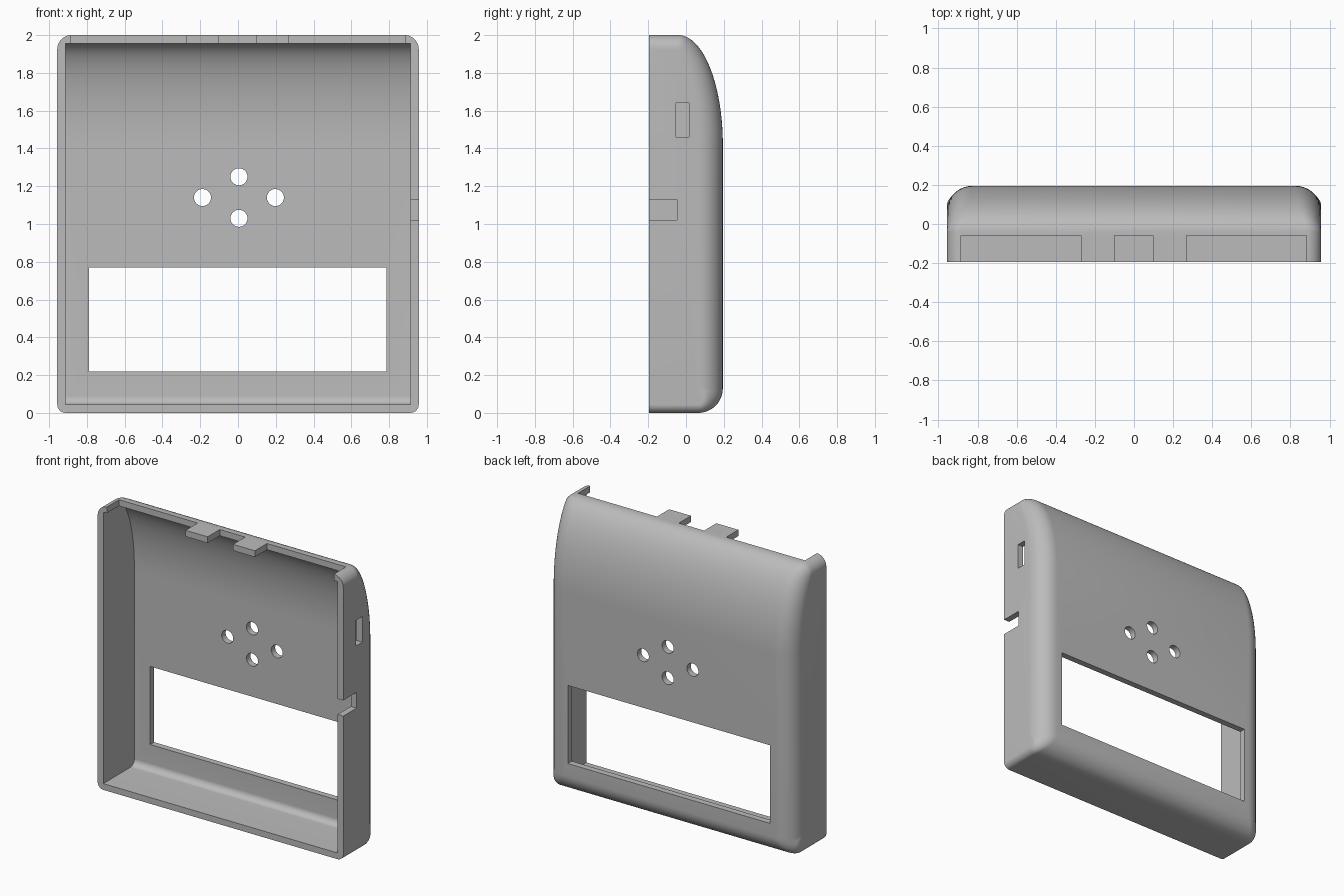
import bpy, bmesh, math
from mathutils import Matrix

if "Cube" in bpy.data.objects:
    bpy.data.objects.remove(bpy.data.objects["Cube"], do_unlink=True)

HALF_W, FRONT, BACK, TOP = 0.957, -0.195, 0.195, 2.0
WALL = 0.044

grey = bpy.data.materials.new("plain grey")
grey.use_nodes = True
colour = (0.5, 0.5, 0.5, 1)
grey.diffuse_color = colour
grey.node_tree.nodes["Principled BSDF"].inputs["Base Color"].default_value = colour


def make_object(name, bm):
    bmesh.ops.recalc_face_normals(bm, faces=bm.faces)
    mesh = bpy.data.meshes.new(name)
    bm.to_mesh(mesh)
    bm.free()
    mesh.materials.append(grey)
    obj = bpy.data.objects.new(name, mesh)
    bpy.context.collection.objects.link(obj)
    return obj


def side_profile(front, inset, heel):
    """Side outline as (y, z, normal y, normal z), from the bottom front to the top front."""
    pts = [(front, inset, 0, -1)]
    cy, cz = BACK - inset - heel, inset + heel
    for i in range(13):
        a = math.radians(-90 + 90 * i / 12)
        pts.append((cy + heel * math.cos(a), cz + heel * math.sin(a), math.cos(a), math.sin(a)))
    ry, rz = 0.235 - inset, 0.58 - inset
    for i in range(29):
        a = math.pi / 2 * i / 28
        ny, nz = math.cos(a) / ry, math.sin(a) / rz
        n = math.hypot(ny, nz)
        pts.append((-0.04 + ry * math.cos(a), 1.42 + rz * math.sin(a), ny / n, nz / n))
    pts.append((front, TOP - inset, 0, 1))
    return pts


def loft(name, rings):
    bm = bmesh.new()
    loops = [[bm.verts.new(p) for p in ring] for ring in rings]
    for a, b in zip(loops, loops[1:]):
        for i in range(len(a)):
            j = (i + 1) % len(a)
            bm.faces.new((a[i], a[j], b[j], b[i]))
    bm.faces.new(loops[0])
    bm.faces.new(loops[-1])
    return make_object(name, bm)


def rounded_ring(profile, side, angle):
    """One slice of the rounded side edge; the radius is largest on the back."""
    ring = []
    for y, z, ny, nz in profile:
        end = 0.045 if nz < 0 else 0.075
        r = end + (0.13 - end) * ny * ny
        d = r * (1 - math.cos(angle))
        ring.append((side * (HALF_W - r + r * math.sin(angle)), y - ny * d, z - nz * d))
    return ring


def box(x0, x1, y0, y1, z0, z1):
    bm = bmesh.new()
    place = Matrix.Translation(((x0 + x1) / 2, (y0 + y1) / 2, (z0 + z1) / 2))
    bmesh.ops.create_cube(bm, size=1, matrix=place @ Matrix.Diagonal((x1 - x0, y1 - y0, z1 - z0, 1)))
    return make_object("cutter", bm)


def drill(x, z):
    bm = bmesh.new()
    place = Matrix.Translation((x, BACK, z)) @ Matrix.Rotation(math.pi / 2, 4, "X")
    bmesh.ops.create_cone(bm, cap_ends=True, segments=40, radius1=0.045, radius2=0.045,
                          depth=0.3, matrix=place)
    return make_object("cutter", bm)


# Outer body with rounded back and side edges
outline = side_profile(FRONT, 0, 0.13)
angles = [math.pi / 2 * i / 10 for i in range(11)]
rings = [rounded_ring(outline, -1, a) for a in reversed(angles)]
rings += [rounded_ring(outline, 1, a) for a in angles]
shell = loft("case_shell", rings)

# Hollow interior, open at the front
inner = side_profile(-0.3, WALL, 0.045)
inner_x = HALF_W - WALL
cutters = [loft("cutter", [[(x, y, z) for y, z, _, _ in inner] for x in (-inner_x, inner_x)])]

# Display window and four round vents
cutters.append(box(-0.79, 0.785, 0.06, 0.3, 0.22, 0.77))
for x, z in ((0.005, 1.25), (0.005, 1.03), (-0.188, 1.14), (0.198, 1.14)):
    cutters.append(drill(x, z))

# Top rim notches, leaving two tabs and the corners
for x0, x1 in ((-0.885, -0.272), (-0.1, 0.098), (0.268, 0.883)):
    cutters.append(box(x0, x1, -0.3, -0.06, 1.9, 2.1))

# Slot and cable notch in the left wall
cutters.append(box(0.85, 1.1, -0.052, 0.017, 1.46, 1.64))
cutters.append(box(0.85, 1.1, -0.3, -0.048, 1.02, 1.13))

# Cut everything, then drop the cutters
bpy.ops.object.select_all(action="DESELECT")
bpy.context.view_layer.objects.active = shell
shell.select_set(True)
for cutter in cutters:
    mod = shell.modifiers.new("cut", "BOOLEAN")
    mod.operation = "DIFFERENCE"
    mod.solver = "EXACT"
    mod.object = cutter
    bpy.ops.object.modifier_apply(modifier=mod.name)
    bpy.data.objects.remove(cutter, do_unlink=True)

bpy.ops.object.shade_smooth_by_angle(angle=math.radians(30))
